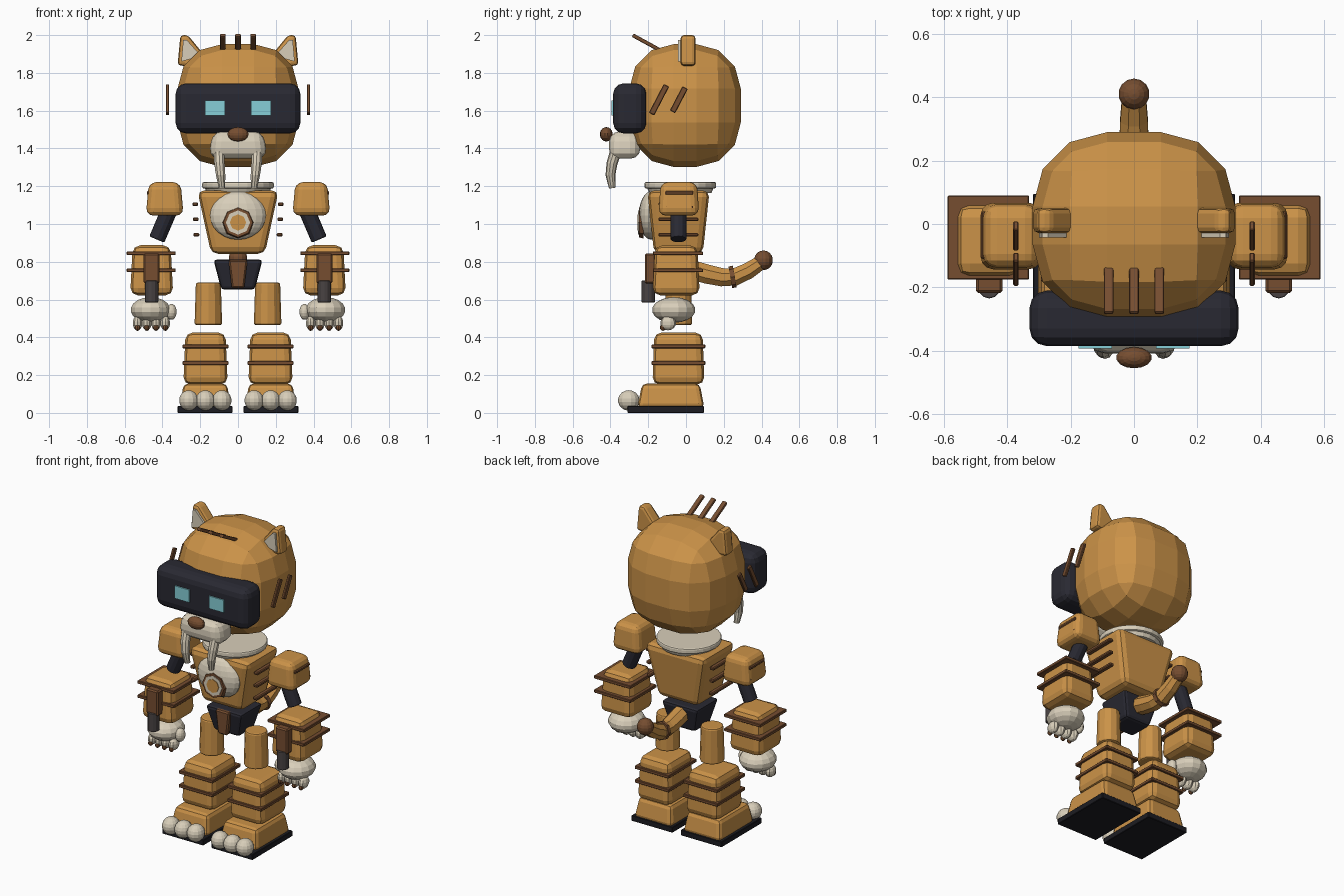
import bpy, bmesh, math
from mathutils import Vector, Matrix

old = bpy.data.objects.get("Cube")
if old:
    bpy.data.objects.remove(old, do_unlink=True)


def material(name, r, g, b):
    m = bpy.data.materials.new(name)
    m.use_nodes = True
    m.diffuse_color = (r, g, b, 1)
    m.node_tree.nodes["Principled BSDF"].inputs["Base Color"].default_value = (r, g, b, 1)
    return m


ORANGE = material("warm orange", 0.60, 0.29, 0.065)
BROWN = material("stripe brown", 0.18, 0.075, 0.03)
CREAM = material("cream", 0.69, 0.62, 0.49)
DARK = material("charcoal", 0.022, 0.022, 0.032)
CYAN = material("eye cyan", 0.24, 0.62, 0.68)
METAL = material("barrel grey", 0.065, 0.055, 0.055)
BLACK = material("sole black", 0.012, 0.012, 0.016)


def finish(name, bm, mat):
    bmesh.ops.recalc_face_normals(bm, faces=bm.faces)
    mesh = bpy.data.meshes.new(name)
    bm.to_mesh(mesh)
    bm.free()
    mesh.materials.append(mat)
    ob = bpy.data.objects.new(name, mesh)
    bpy.context.collection.objects.link(ob)
    return ob


def bevel(bm, width, seg):
    if width:
        bmesh.ops.bevel(bm, geom=bm.edges[:], offset=width, segments=seg,
                        profile=0.5, affect='EDGES', clamp_overlap=True)


def box(name, at, size, mat, width=0.0, seg=2, top=(1, 1), bottom=(1, 1), tilt=0.0):
    """Bevelled box; top and bottom scale its ends, tilt turns it about x."""
    bm = bmesh.new()
    bmesh.ops.create_cube(bm, size=1)
    for v in bm.verts:
        k = top if v.co.z > 0 else bottom
        v.co = Vector((v.co.x * size[0] * k[0], v.co.y * size[1] * k[1], v.co.z * size[2]))
    bevel(bm, width, seg)
    bm.transform(Matrix.Translation(at) @ Matrix.Rotation(tilt, 4, 'X'))
    return finish(name, bm, mat)


def ball(name, at, radii, mat, u=14, v=9):
    bm = bmesh.new()
    bmesh.ops.create_uvsphere(bm, u_segments=u, v_segments=v, radius=1)
    bm.transform(Matrix.Translation(at) @ Matrix.Diagonal((*radii, 1)))
    return finish(name, bm, mat)


def rod(name, a, b, r1, r2, mat, sides=12, width=0.0):
    """Cylinder or cone from a to b."""
    a, b = Vector(a), Vector(b)
    bm = bmesh.new()
    bmesh.ops.create_cone(bm, cap_ends=True, segments=sides, radius1=r1,
                          radius2=r2, depth=(b - a).length)
    if width:
        rims = [e for e in bm.edges if any(len(f.verts) > 4 for f in e.link_faces)]
        bmesh.ops.bevel(bm, geom=rims, offset=width, segments=2, profile=0.5, affect='EDGES')
    turn = Vector((0, 0, 1)).rotation_difference(b - a).to_matrix().to_4x4()
    bm.transform(Matrix.Translation((a + b) / 2) @ turn)
    return finish(name, bm, mat)


def tube(name, path, radii, mat, sides=8):
    """Capped tube in a plane of roughly constant x."""
    bm = bmesh.new()
    pts = [Vector(p) for p in path]
    rings = []
    for i, p in enumerate(pts):
        d = (pts[min(i + 1, len(pts) - 1)] - pts[max(i - 1, 0)]).normalized()
        side = Vector((1, 0, 0))
        up = d.cross(side).normalized()
        ang = [2 * math.pi * (k + 0.5) / sides for k in range(sides)]
        rings.append([bm.verts.new(p + radii[i] * (side * math.cos(t) + up * math.sin(t)))
                      for t in ang])
    for r, q in zip(rings, rings[1:]):
        for k in range(sides):
            n = (k + 1) % sides
            bm.faces.new((r[k], r[n], q[n], q[k]))
    bm.faces.new(rings[0])
    bm.faces.new(rings[-1])
    return finish(name, bm, mat)


def prism(name, outline, y0, y1, mat, width=0.0):
    """Extrude an xz outline along y."""
    bm = bmesh.new()
    f = bm.faces.new([bm.verts.new((x, y0, z)) for x, z in outline])
    ext = bmesh.ops.extrude_face_region(bm, geom=[f])
    for v in ext["geom"]:
        if isinstance(v, bmesh.types.BMVert):
            v.co.y = y1
    bevel(bm, width, 2)
    return finish(name, bm, mat)


# Head, visor and muzzle
box("head", (0, -0.005, 1.627), (0.64, 0.59, 0.65), ORANGE, 0.235, 3)
box("visor", (0, -0.298, 1.612), (0.66, 0.175, 0.265), DARK, 0.055, 3)
box("muzzle", (0, -0.325, 1.418), (0.31, 0.17, 0.145), CREAM, 0.055, 3, top=(0.88, 0.95))
ball("nose", (0, -0.422, 1.475), (0.057, 0.034, 0.038), BROWN)
for x in (-0.08, 0, 0.08):
    box("crown_stripe", (x, -0.21, 1.96), (0.03, 0.165, 0.02), BROWN, 0.006, 2, tilt=-0.5)

# Torso, collar and chest badge
box("torso", (0, -0.04, 1.01), (0.43, 0.33, 0.335), ORANGE, 0.035, 2, bottom=(0.66, 0.78))
rod("collar_base", (0, -0.03, 1.165), (0, -0.03, 1.2), 0.165, 0.18, CREAM, 24)
rod("collar_rim", (0, -0.03, 1.188), (0, -0.03, 1.222), 0.19, 0.19, CREAM, 24, 0.009)
ball("chest_patch", (0, -0.185, 1.045), (0.15, 0.065, 0.128), CREAM, 18, 12)
rod("badge_ring", (0, -0.225, 1.008), (0, -0.25, 1.008), 0.085, 0.078, BROWN, 8)
rod("badge_face", (0, -0.24, 1.008), (0, -0.254, 1.008), 0.064, 0.064, CREAM, 8)
rod("badge_core", (0, -0.24, 1.008), (0, -0.258, 1.008), 0.043, 0.043, ORANGE, 8)

# Waist, pelvis and tail
ball("waist_joint", (0, -0.04, 0.82), (0.05, 0.05, 0.05), BROWN)
box("pelvis", (0, -0.04, 0.732), (0.26, 0.22, 0.16), DARK, 0.018, 2, bottom=(0.68, 0.72))
box("front_plate", (0, -0.143, 0.735), (0.1, 0.035, 0.15), BROWN, 0.008, 1, bottom=(0.65, 1))
tube("tail", [(0, 0.04, 0.755), (0, 0.11, 0.735), (0, 0.19, 0.718), (0, 0.26, 0.72),
              (0, 0.33, 0.752), (0, 0.41, 0.805)],
     [0.055, 0.055, 0.052, 0.05, 0.047, 0.04], ORANGE, 8)
rod("tail_band", (0, 0.235, 0.718), (0, 0.258, 0.722), 0.058, 0.058, BROWN, 8)
ball("tail_tip", (0, 0.41, 0.808), (0.05, 0.05, 0.052), BROWN)

for s, tag in ((1, "left"), (-1, "right")):
    # Face details
    box(tag + "_eye", (s * 0.122, -0.389, 1.615), (0.105, 0.009, 0.08), CYAN)
    tube(tag + "_tusk", [(s * 0.1, -0.375, 1.375), (s * 0.098, -0.392, 1.32),
                         (s * 0.092, -0.4, 1.26), (s * 0.085, -0.39, 1.19)],
         [0.03, 0.029, 0.026, 0.018], CREAM, 10)
    prism(tag + "_ear", [(s * x, z) for x, z in ((0.305, 2.0), (0.265, 2.0), (0.175, 1.89),
          (0.2, 1.83), (0.32, 1.84))], -0.028, 0.05, ORANGE, 0.017)
    prism(tag + "_inner_ear", [(s * x, z) for x, z in ((0.29, 1.975), (0.272, 1.975),
          (0.195, 1.89), (0.3, 1.86))], -0.042, -0.02, CREAM)
    box(tag + "_cheek_stripe", (s * 0.373, -0.143, 1.658), (0.017, 0.032, 0.172), BROWN,
        0.004, 1, tilt=-0.48)
    box(tag + "_cheek_stripe", (s * 0.373, -0.038, 1.658), (0.017, 0.032, 0.145), BROWN,
        0.004, 1, tilt=-0.48)

    # Torso side stripes
    for i, z in enumerate((1.105, 1.025, 0.943)):
        box(tag + "_rib_stripe", (s * (0.226 - 0.003 * i), -0.04, z), (0.03, 0.21, 0.02),
            BROWN, 0.005, 1)

    # Shoulder and upper arm
    box(tag + "_shoulder", (s * 0.388, -0.038, 1.133), (0.2, 0.215, 0.178), ORANGE, 0.04, 3,
        top=(0.84, 0.9), bottom=(1, 1))
    for z in (1.165, 1.09):
        box(tag + "_shoulder_stripe", (s * 0.473, -0.035, z), (0.02, 0.15, 0.02), BROWN, 0.005, 1)
    rod(tag + "_upper_arm", (s * 0.365, -0.04, 1.07), (s * 0.43, -0.04, 0.918),
        0.043, 0.043, DARK, 12, 0.006)

    # Forearm with guard plates and blaster
    box(tag + "_forearm", (s * 0.457, -0.052, 0.755), (0.228, 0.25, 0.265), ORANGE, 0.04, 2,
        top=(0.88, 0.9))
    for z in (0.845, 0.755):
        box(tag + "_arm_plate", (s * 0.46, -0.043, z), (0.258, 0.265, 0.02), BROWN, 0.003, 1)
    box(tag + "_blaster", (s * 0.457, -0.19, 0.765), (0.085, 0.055, 0.16), BROWN, 0.008, 1)
    rod(tag + "_barrel", (s * 0.457, -0.2, 0.7), (s * 0.457, -0.2, 0.585),
        0.035, 0.035, METAL, 12, 0.004)

    # Hand with claws
    ball(tag + "_palm", (s * 0.463, -0.065, 0.545), (0.108, 0.115, 0.068), CREAM)
    ball(tag + "_thumb", (s * 0.352, -0.08, 0.535), (0.028, 0.035, 0.042), CREAM)
    for i in range(4):
        x = s * (0.385 + 0.049 * i)
        ball(tag + "_finger", (x, -0.095, 0.475), (0.027, 0.042, 0.038), CREAM, 10, 7)
        ball(tag + "_claw", (x, -0.122, 0.452), (0.015, 0.016, 0.018), BROWN, 8, 6)

    # Leg
    rod(tag + "_thigh", (s * 0.157, -0.04, 0.465), (s * 0.157, -0.04, 0.69),
        0.073, 0.066, ORANGE, 12, 0.01)
    box(tag + "_shin", (s * 0.172, -0.04, 0.288), (0.235, 0.275, 0.275), ORANGE, 0.038, 2,
        top=(0.9, 0.93))
    for z in (0.352, 0.264):
        box(tag + "_leg_plate", (s * 0.172, -0.04, z), (0.242, 0.284, 0.02), BROWN, 0.003, 1)

    # Foot with toes and sole
    box(tag + "_foot", (s * 0.173, -0.08, 0.09), (0.268, 0.355, 0.13), ORANGE, 0.025, 2,
        top=(0.86, 0.86))
    box(tag + "_sole", (s * 0.174, -0.107, 0.018), (0.29, 0.405, 0.036), BLACK, 0.003, 1)
    for x in (0.085, 0.173, 0.261):
        ball(tag + "_toe", (s * x, -0.303, 0.066), (0.052, 0.057, 0.054), CREAM)
